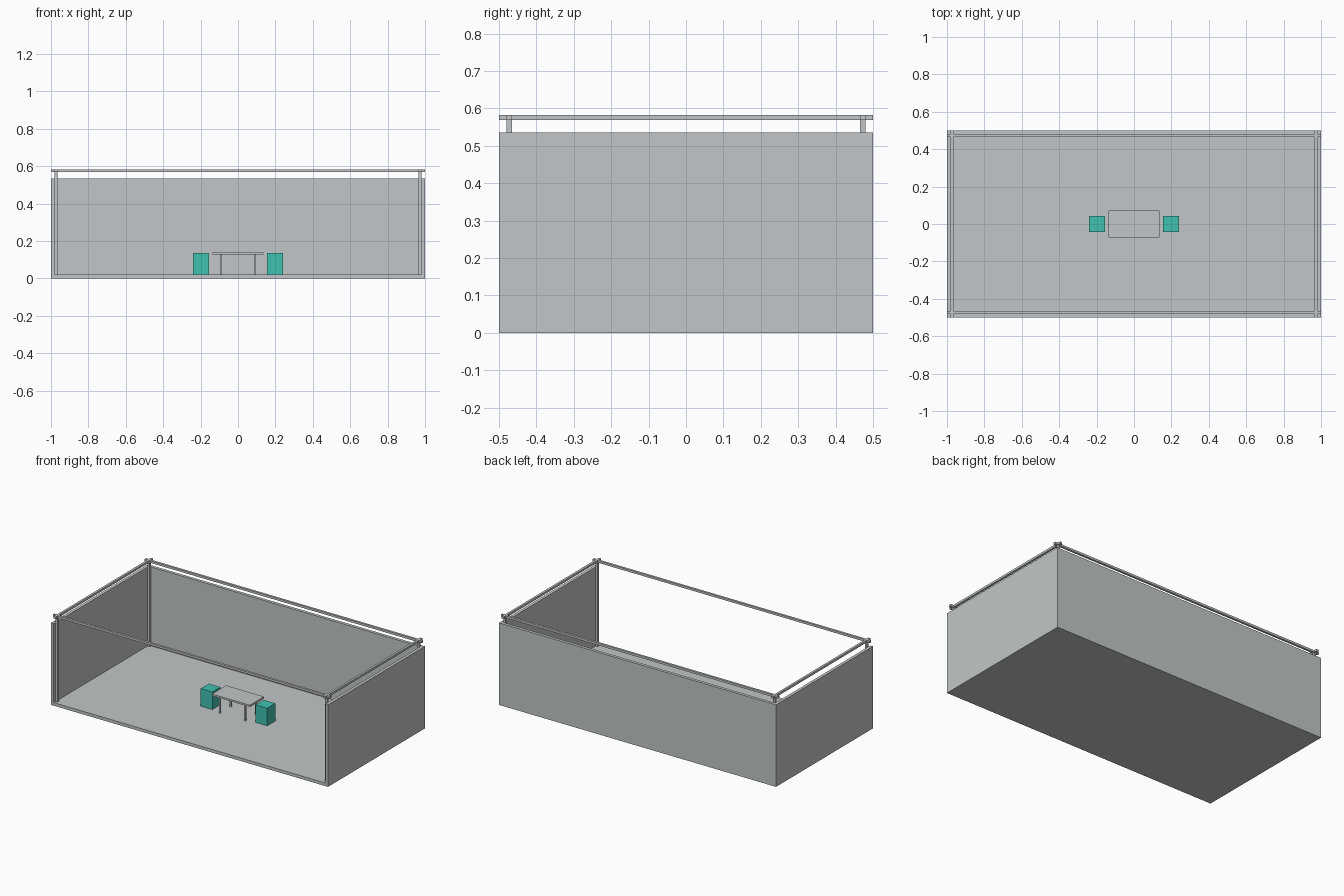
import bpy

cube = bpy.data.objects.get("Cube")
if cube:
    bpy.data.objects.remove(cube, do_unlink=True)


def material(name, rgb):
    mat = bpy.data.materials.new(name)
    mat.use_nodes = True
    mat.diffuse_color = (*rgb, 1)
    mat.node_tree.nodes["Principled BSDF"].inputs["Base Color"].default_value = (*rgb, 1)
    return mat


grey = material("light grey", (0.54, 0.565, 0.58))
teal = material("teal", (0.051, 0.533, 0.434))


def box(name, low, high, mat=grey):
    """Axis-aligned box between two opposite corners."""
    bpy.ops.mesh.primitive_cube_add(size=1, location=[(a + b) / 2 for a, b in zip(low, high)])
    obj = bpy.context.object
    obj.name = name
    obj.scale = [b - a for a, b in zip(low, high)]
    bpy.ops.object.transform_apply(location=False, rotation=False, scale=True)
    obj.data.materials.append(mat)
    return obj


def centred(name, x, y, half_x, half_y, z0, z1, mat=grey):
    return box(name, (x - half_x, y - half_y, z0), (x + half_x, y + half_y, z1), mat)


THICK = 0.02        # floor and walls
WALL_TOP = 0.535
BAR = 0.0073        # half width of posts and rails
RAIL_Z = 0.569
RAIL_TOP = 0.583
POST_X = 1 - THICK - BAR
POST_Y = 0.5 - THICK - BAR
SIDES = ((-1, "right"), (1, "left"))
ENDS = ((-1, "front"), (1, "back"))

# Booth shell, open at the front
box("floor", (-1, -0.5, 0), (1, 0.5, THICK))
box("back_wall", (-1 + THICK, 0.5 - THICK, THICK), (1 - THICK, 0.5, WALL_TOP))
for s, side in SIDES:
    centred(side + "_wall", s * (1 - THICK / 2), 0, THICK / 2, 0.5, THICK, WALL_TOP)

# Corner posts and the overhead rails that cross on them
for e, end in ENDS:
    centred(end + "_rail", 0, e * POST_Y, 1, BAR, RAIL_Z, RAIL_TOP)
    for s, side in SIDES:
        centred(f"{end}_{side}_post", s * POST_X, e * POST_Y, BAR, BAR, THICK, RAIL_Z)
for s, side in SIDES:
    centred(side + "_rail", s * POST_X, 0, BAR, 0.5, RAIL_Z, RAIL_TOP)

# Table with four legs
centred("table_top", 0, 0, 0.137, 0.073, 0.127, 0.139)
for e, end in ENDS:
    for s, side in SIDES:
        centred(f"table_{end}_{side}_leg", s * 0.091, e * 0.055, 0.005, 0.005, THICK, 0.127)

# Block stools at the ends of the table
for s, side in SIDES:
    centred(side + "_stool", s * 0.198, 0, 0.042, 0.042, THICK, 0.135, teal)
